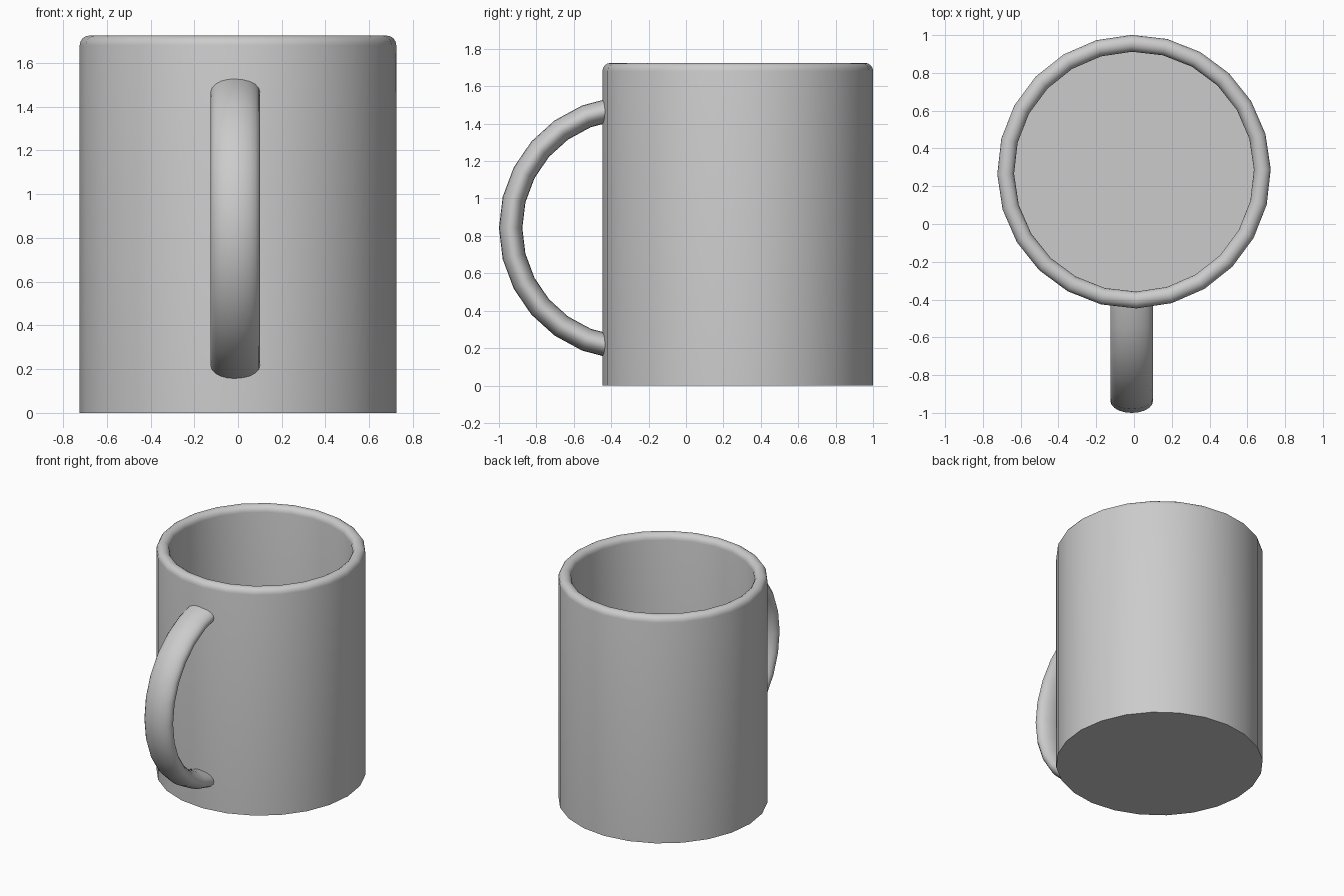
import bpy, bmesh, math
from math import cos, sin, pi, radians

cube = bpy.data.objects.get("Cube")
if cube:
    bpy.data.objects.remove(cube, do_unlink=True)

grey = bpy.data.materials.new("glazed grey")
grey.use_nodes = True
colour = (0.6, 0.6, 0.6, 1)
grey.diffuse_color = colour
grey.node_tree.nodes["Principled BSDF"].inputs["Base Color"].default_value = colour


def loft(name, rings):
    """Skin a row of closed rings and cap both ends."""
    bm = bmesh.new()
    rows = [[bm.verts.new(p) for p in ring] for ring in rings]
    n = len(rows[0])
    for a, b in zip(rows, rows[1:]):
        for i in range(n):
            j = (i + 1) % n
            bm.faces.new((a[i], a[j], b[j], b[i]))
    bm.faces.new(rows[0][::-1])
    bm.faces.new(rows[-1])
    bmesh.ops.recalc_face_normals(bm, faces=bm.faces)
    mesh = bpy.data.meshes.new(name)
    bm.to_mesh(mesh)
    bm.free()
    obj = bpy.data.objects.new(name, mesh)
    bpy.context.collection.objects.link(obj)
    mesh.materials.append(grey)
    bpy.ops.object.select_all(action='DESELECT')
    obj.select_set(True)
    bpy.context.view_layer.objects.active = obj
    bpy.ops.object.shade_smooth_by_angle(angle=radians(40))
    return obj


# Mug body: outer wall, rounded rim, inner wall and floor
SIDES, CENTRE_Y, TURN = 24, 0.277, radians(1)
OUTER, INNER, HEIGHT, FLOOR = 0.724, 0.635, 1.725, 0.09
lip = (OUTER - INNER) / 2
profile = [(OUTER, 0)]
for k in range(9):
    a = pi * k / 8
    profile.append((OUTER - lip + lip * cos(a), HEIGHT - lip + lip * sin(a)))
profile.append((INNER, FLOOR))


def circle(r, z):
    angles = [TURN + 2 * pi * i / SIDES for i in range(SIDES)]
    return [(r * cos(a), CENTRE_Y + r * sin(a), z) for a in angles]


loft("mug_body", [circle(r, z) for r, z in profile])

# Handle: flat oval section swept along an arc, ends buried in the wall
ARC_Y, ARC_Z, ARC_R = -0.295, 0.842, 0.6425
HALF_WIDTH, HALF_DEPTH, STEPS, POINTS = 0.113, 0.0625, 12, 20


def oval(t):
    ring = []
    for i in range(POINTS):
        a = 2 * pi * i / POINTS
        r = ARC_R + HALF_DEPTH * sin(a)
        ring.append((-0.012 + HALF_WIDTH * cos(a),
                     ARC_Y - r * cos(t), ARC_Z + r * sin(t)))
    return ring


END = radians(82)
loft("handle", [oval(-END + 2 * END * k / STEPS) for k in range(STEPS + 1)])
